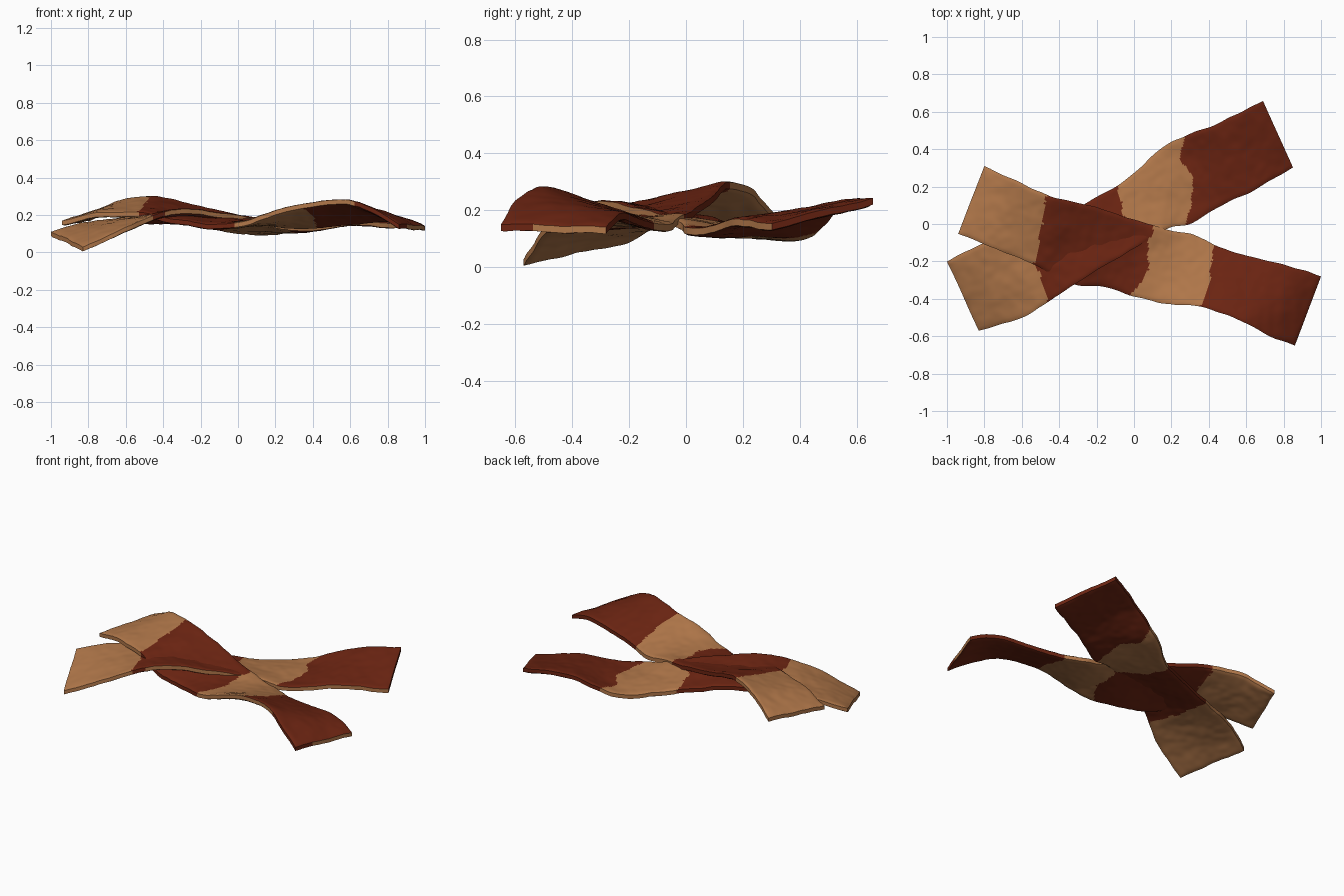
import bpy
import bmesh
from mathutils import Vector, noise

cube = bpy.data.objects.get("Cube")
if cube:
    bpy.data.objects.remove(cube, do_unlink=True)


def make_material(name, color):
    mat = bpy.data.materials.new(name)
    mat.use_nodes = True
    mat.diffuse_color = color
    bsdf = mat.node_tree.nodes["Principled BSDF"]
    bsdf.inputs["Base Color"].default_value = color
    bsdf.inputs["Roughness"].default_value = 0.8
    return mat


RED, TAN = 0, 1
materials = [make_material("dark_red_meat", (0.150, 0.018, 0.006, 1)),
             make_material("tan_fat", (0.440, 0.186, 0.068, 1))]

LENGTH, WIDTH, HALF = 170, 36, 0.018


def spline(points, t):
    """Smooth curve through evenly spaced points, t from 0 to 1."""
    last = len(points) - 1
    s = t * last
    i = min(int(s), last - 1)
    f = s - i
    b, c = Vector(points[i]), Vector(points[i + 1])
    a = Vector(points[i - 1]) if i > 0 else b * 2 - c
    d = Vector(points[i + 2]) if i + 2 <= last else c * 2 - b
    return 0.5 * (2 * b + (c - a) * f + (2 * a - 5 * b + 4 * c - d) * f ** 2
                  + (3 * b - a - 3 * c + d) * f ** 3)


def ramp(values, t):
    """Straight interpolation through evenly spaced values."""
    s = t * (len(values) - 1)
    i = min(int(s), len(values) - 2)
    return values[i] + (values[i + 1] - values[i]) * (s - i)


def band_colour(bounds, x, v, seed):
    """Alternate tan and red, with slightly ragged limits across the strip."""
    wobble = 0.012 * noise.noise(Vector((x * 8, v * 9, seed)))
    crossed = sum(x > ramp(b, v) + wobble for b in bounds)
    return TAN if crossed % 2 == 0 else RED


def build_strip(name, front, back, bounds, front_rim, right_rim, seed):
    bm = bmesh.new()
    top, bottom = [], []
    for i in range(LENGTH + 1):
        u = i / LENGTH
        f, b = spline(front, u), spline(back, u)
        upper, lower = [], []
        for j in range(WIDTH + 1):
            v = j / WIDTH
            p = f.lerp(b, v)
            # gentle lumps on the surface and slightly uneven long edges
            p.z += 0.007 * noise.noise(Vector((p.x * 7, p.y * 7, seed)))
            p.z += 0.003 * noise.noise(Vector((p.x * 22, p.y * 22, seed)))
            p.y += 0.006 * noise.noise(Vector((p.x * 12, v, seed + 5)))
            # thickness tapers at the rim for a rounded edge
            edge = max(abs(2 * v - 1) ** 24, abs(2 * u - 1) ** 90)
            h = Vector((0, 0, HALF * (1 - 0.35 * edge)))
            upper.append(bm.verts.new(p + h))
            lower.append(bm.verts.new(p - h))
        top.append(upper)
        bottom.append(lower)

    def add(verts, colour):
        bm.faces.new(verts).material_index = colour

    # top and bottom skins
    for i in range(LENGTH):
        for j in range(WIDTH):
            quad = ((i, j), (i + 1, j), (i + 1, j + 1), (i, j + 1))
            t = [top[a][b] for a, b in quad]
            x = sum(w.co.x for w in t) / 4
            colour = band_colour(bounds, x, (j + 0.5) / WIDTH, seed)
            add(t, colour)
            add([bottom[a][b] for a, b in reversed(quad)], colour)
    # long rims
    for i in range(LENGTH):
        for j, v in ((0, 0), (WIDTH, 1)):
            x = top[i][j].co.x
            colour = band_colour(bounds, x, v, seed)
            if j == 0 and front_rim[0] < x < front_rim[1]:
                colour = TAN
            add([top[i][j], bottom[i][j], bottom[i + 1][j], top[i + 1][j]], colour)
    # end rims
    for i in (0, LENGTH):
        for j in range(WIDTH):
            colour = right_rim if i else TAN
            if i and j < WIDTH * 0.3:
                colour = RED
            add([top[i][j], top[i][j + 1], bottom[i][j + 1], bottom[i][j]], colour)
    bmesh.ops.recalc_face_normals(bm, faces=bm.faces)

    mesh = bpy.data.meshes.new(name)
    bm.to_mesh(mesh)
    bm.free()
    for mat in materials:
        mesh.materials.append(mat)
    obj = bpy.data.objects.new(name, mesh)
    bpy.context.collection.objects.link(obj)
    bpy.ops.object.select_all(action='DESELECT')
    obj.select_set(True)
    bpy.context.view_layer.objects.active = obj
    bpy.ops.object.shade_smooth_by_angle()


# strip running from the front left corner to the back right corner
build_strip(
    "rising_meat_strip",
    front=[(-.83, -.57, .02), (-.6, -.5, .12), (-.42, -.39, .20), (-.25, -.28, .22),
           (0, -.13, .185), (.17, -.03, .15), (.32, .01, .13), (.45, .09, .13),
           (.62, .17, .155), (.85, .3, .145)],
    back=[(-1, -.2, .10), (-.8, -.1, .15), (-.55, -.02, .17), (-.32, .08, .16),
          (-.1, .2, .13), (.02, .29, .115), (.14, .40, .11), (.27, .47, .14),
          (.45, .54, .21), (.69, .66, .23)],
    bounds=[(-.46, -.52, -.56), (.1, .03, -.05, -.07, -.09), (.28, .31, .32, .25, .27)],
    front_rim=(-.4, .84), right_rim=RED, seed=1.3)

# strip running from the back left corner to the front right corner
build_strip(
    "falling_meat_strip",
    front=[(-.94, -.05, .16), (-.75, -.13, .20), (-.53, -.22, .2), (-.33, -.32, .165),
           (-.15, -.34, .14), (0, -.39, .15), (.2, -.43, .21), (.36, -.44, .25),
           (.6, -.53, .265), (.75, -.61, .21), (.86, -.65, .14)],
    back=[(-.8, .31, .18), (-.63, .23, .26), (-.45, .15, .285), (-.25, .1, .245),
          (-.05, .04, .2), (.15, -.02, .165), (.32, -.06, .14), (.47, -.13, .15),
          (.68, -.19, .17), (.85, -.23, .18), (1, -.28, .13)],
    bounds=[(-.53, -.5, -.46), (-.02, .06, .08, .08, .1), (.35, .4, .41, .43)],
    front_rim=(.05, .62), right_rim=TAN, seed=7.7)
